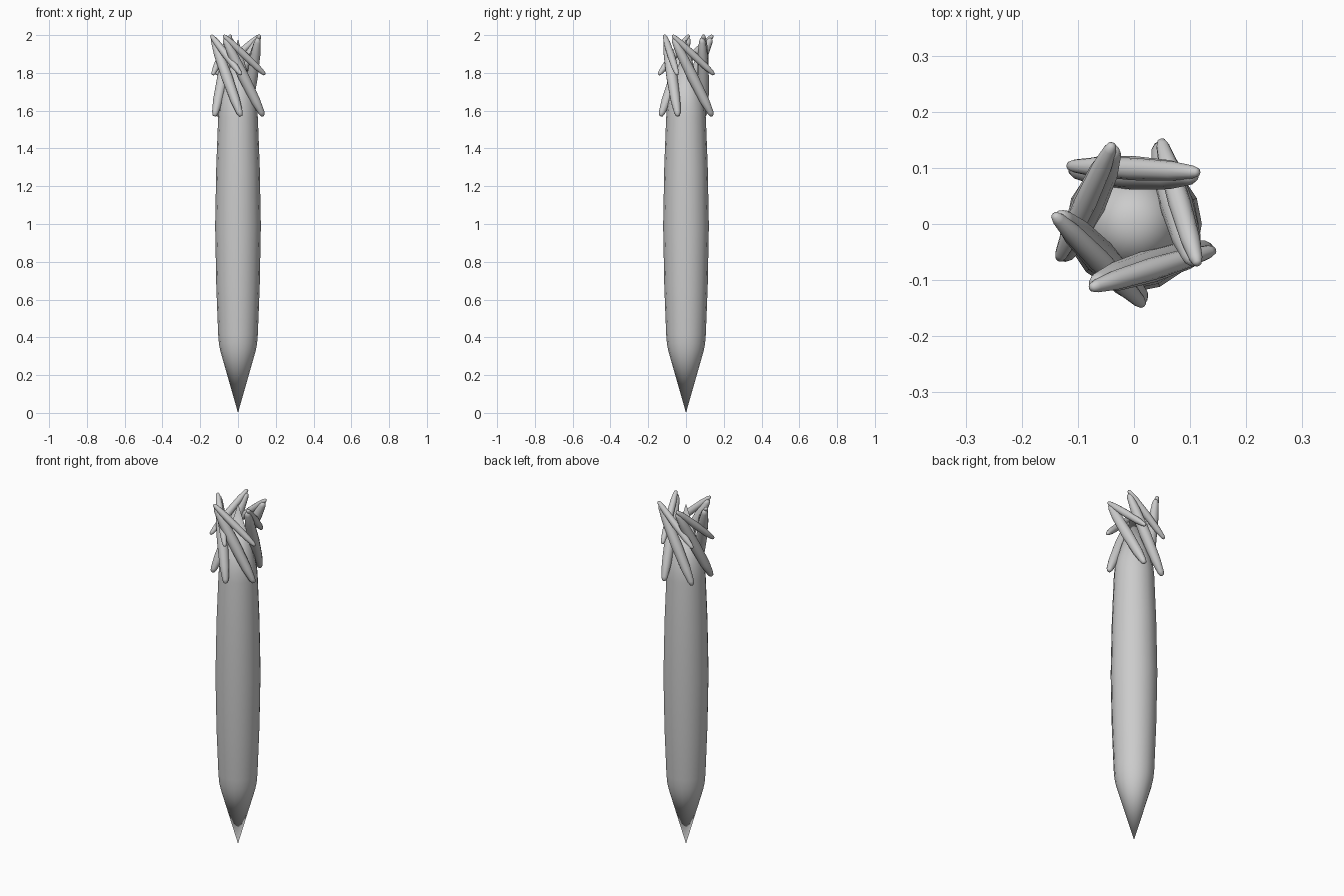
import bpy, bmesh, math
from mathutils import Vector

if "Cube" in bpy.data.objects:
    bpy.data.objects.remove(bpy.data.objects["Cube"])


def lathe(name, profile, start, end, sides):
    """Closed spindle: profile of (radius, distance 0..1) turned around start-end."""
    a, b = Vector(start), Vector(end)
    axis = b - a
    rot = axis.to_track_quat('Z', 'Y')
    bm = bmesh.new()
    rings = []
    for r, t in profile:
        count = 1 if r == 0 else sides
        rings.append([bm.verts.new(a + rot @ Vector((
            r * math.cos(2 * math.pi * i / sides),
            r * math.sin(2 * math.pi * i / sides),
            t * axis.length))) for i in range(count)])
    for lo, hi in zip(rings, rings[1:]):
        for i in range(sides):
            j = (i + 1) % sides
            if len(lo) == 1:
                bm.faces.new((lo[0], hi[j], hi[i]))
            elif len(hi) == 1:
                bm.faces.new((lo[i], lo[j], hi[0]))
            else:
                bm.faces.new((lo[i], lo[j], hi[j], hi[i]))
    bmesh.ops.recalc_face_normals(bm, faces=bm.faces)
    for f in bm.faces:
        f.smooth = True
    mesh = bpy.data.meshes.new(name)
    bm.to_mesh(mesh)
    bm.free()
    obj = bpy.data.objects.new(name, mesh)
    bpy.context.collection.objects.link(obj)
    return obj


def mirrored(half):
    return half + [(r, 1 - t) for r, t in reversed(half[:-1])]


# Main shaft: spindle with conical points at both ends
shaft = mirrored([(0, 0), (0.093, 0.165), (0.101, 0.185), (0.105, 0.21),
                  (0.115, 0.34), (0.121, 0.5)])
lathe("shaft", shaft, (0, 0, 0), (0, 0, 1.98), 16)

# Blunt splinter outline, unit radius
splinter = mirrored([(0, 0), (0.38, 0.012), (0.58, 0.05), (0.86, 0.2), (1, 0.5)])

# Five leaning pairs: lower end (x, y) and upper end (x, y)
pairs = [
    ((-0.118, 0.104), (0.116, 0.092)),
    ((-0.134, -0.064), (-0.038, 0.143)),
    ((0.017, -0.145), (-0.143, 0.017)),
    ((0.144, -0.046), (-0.078, -0.114)),
    ((0.048, 0.150), (0.114, -0.073)),
]
for n, (low, high) in enumerate(pairs, 1):
    for name, z0, z1, radius, inset in (("long_splinter", 1.57, 1.985, 0.030, 0.93),
                                        ("short_splinter", 1.79, 2.0, 0.020, 1.0)):
        lathe(f"{name}_{n}", [(r * radius, t) for r, t in splinter],
              (low[0] * inset, low[1] * inset, z0),
              (high[0] * inset, high[1] * inset, z1), 12)
